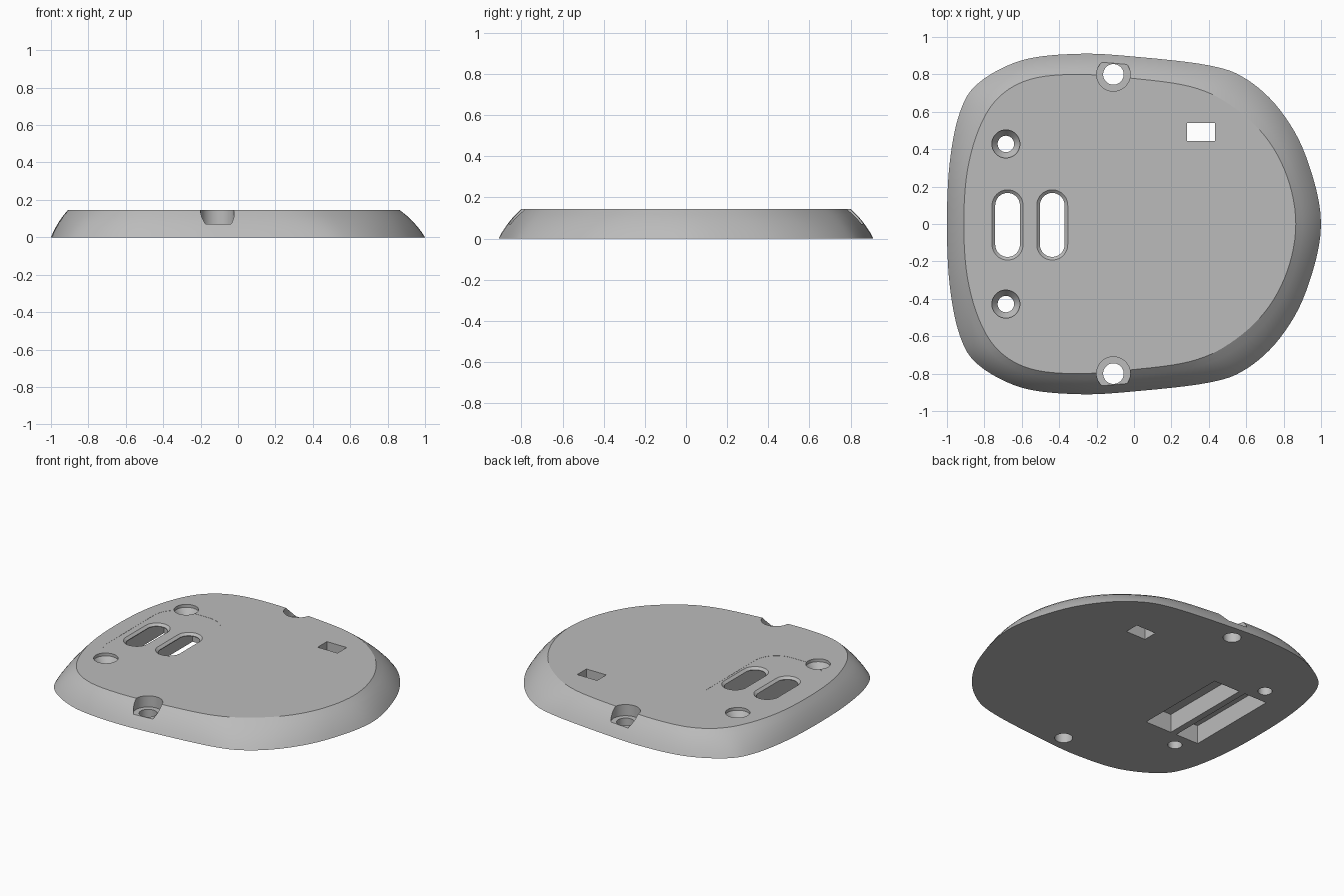
import bpy, bmesh, math
from mathutils import Vector

if "Cube" in bpy.data.objects:
    bpy.data.objects.remove(bpy.data.objects["Cube"])

HEIGHT = 0.145

grey = bpy.data.materials.new("plain_grey")
grey.use_nodes = True
colour = (0.5, 0.5, 0.5, 1)
grey.diffuse_color = colour
grey.node_tree.nodes["Principled BSDF"].inputs["Base Color"].default_value = colour


def loft(name, rings):
    """Closed solid through a stack of equal-length rings."""
    bm = bmesh.new()
    loops = [[bm.verts.new(p) for p in ring] for ring in rings]
    count = len(loops[0])
    for low, high in zip(loops, loops[1:]):
        for i in range(count):
            j = (i + 1) % count
            bm.faces.new((low[i], low[j], high[j], high[i]))
    bm.faces.new(loops[0][::-1])
    bm.faces.new(loops[-1])
    bmesh.ops.remove_doubles(bm, verts=bm.verts, dist=1e-5)
    bmesh.ops.recalc_face_normals(bm, faces=bm.faces)
    mesh = bpy.data.meshes.new(name)
    bm.to_mesh(mesh)
    bm.free()
    mesh.materials.append(grey)
    obj = bpy.data.objects.new(name, mesh)
    bpy.context.collection.objects.link(obj)
    return obj


def rounded(cx, cy, w, h, r, z):
    """Rounded rectangle ring; gives circles, slots and plain rectangles too."""
    steps = 12 if r else 0
    ring = []
    for k, (sx, sy) in enumerate(((1, 1), (-1, 1), (-1, -1), (1, -1))):
        for s in range(steps + 1):
            a = math.pi / 2 * (k + s / max(steps, 1))
            ring.append((cx + sx * (w / 2 - r) + r * math.cos(a),
                         cy + sy * (h / 2 - r) + r * math.sin(a), z))
    return ring


def circle(x, y, r, z):
    return rounded(x, y, 2 * r, 2 * r, r, z)


def smooth_outline(half, steps=6):
    """Mirror a half outline across y = 0 and pass a smooth closed curve through it."""
    pts = [Vector(p) for p in half]
    pts += [Vector((p.x, -p.y)) for p in pts[-2:0:-1]]
    n, out = len(pts), []
    for i in range(n):
        a, b, c, d = (pts[(i + k) % n] for k in (-1, 0, 1, 2))
        for s in range(steps):
            t = s / steps
            out.append(0.5 * (2 * b + (c - a) * t + (2 * a - 5 * b + 4 * c - d) * t ** 2
                              + (3 * b - a - 3 * c + d) * t ** 3))
    return out


# Plate body: convex wall between the base outline and the smaller top outline
base = smooth_outline([(-1, 0), (-0.985, 0.33), (-0.93, 0.6), (-0.83, 0.755), (-0.6, 0.875),
                       (-0.3, 0.91), (0, 0.895), (0.4, 0.848), (0.6, 0.775), (0.78, 0.61),
                       (0.92, 0.36), (1, 0)])
top = smooth_outline([(-0.91, 0), (-0.89, 0.29), (-0.82, 0.53), (-0.715, 0.685), (-0.55, 0.775),
                      (-0.31, 0.8), (-0.02, 0.78), (0.3, 0.735), (0.51, 0.64), (0.7, 0.47),
                      (0.82, 0.25), (0.865, 0)])
wall = [(0, 0), (0.2, 0.14), (0.4, 0.31), (0.6, 0.5), (0.8, 0.73), (1, 1)]
plate = loft("base_plate", [[(*b.lerp(t, inset), HEIGHT * z) for b, t in zip(base, top)]
                            for z, inset in wall])

cutters = []
OVER = HEIGHT + 0.05

# Shallow recess around the slots
cutters.append(loft("recess_cutter", [rounded(-0.57, 0, 0.46, 0.82, 0.16, z)
                                      for z in (HEIGHT - 0.001, OVER)]))

for side in (1, -1):
    # Counterbored edge holes that break through the wall
    x, y = -0.11, side * 0.8
    cutters.append(loft("edge_hole_cutter", [circle(x, y, r, z) for r, z in (
        (0.055, -0.05), (0.055, 0.07), (0.09, 0.07), (0.09, OVER))]))
    # Countersunk screw holes
    x, y = -0.685, side * 0.428
    cutters.append(loft("screw_hole_cutter", [circle(x, y, r, z) for r, z in (
        (0.044, -0.05), (0.044, 0.085), (0.075, 0.125), (0.075, OVER))]))

# Slots with a chamfered rim above long rectangular pockets
for slot_x, pocket_x, pocket_w in ((-0.676, -0.695, 0.17), (-0.437, -0.468, 0.196)):
    cutters.append(loft("slot_cutter", [
        rounded(slot_x, -0.005, w, w + 0.21, w / 2, z) for w, z in (
            (0.132, 0.05), (0.132, HEIGHT - 0.015), (0.168, HEIGHT), (0.168, OVER))]))
    cutters.append(loft("pocket_cutter", [
        rounded(pocket_x, 0, pocket_w, 0.65, 0, z) for z in (-0.05, 0.125)]))

# Rectangular window
cutters.append(loft("window_cutter", [rounded(0.358, 0.492, 0.148, 0.098, 0, z)
                                      for z in (-0.05, OVER)]))

# Cut every opening, then drop the helpers
bpy.context.view_layer.objects.active = plate
for cutter in cutters:
    cutter.hide_render = True
    mod = plate.modifiers.new("cut", "BOOLEAN")
    mod.operation = "DIFFERENCE"
    mod.solver = "EXACT"
    mod.object = cutter
    bpy.ops.object.modifier_apply(modifier=mod.name)
    bpy.data.objects.remove(cutter)

bpy.ops.object.select_all(action="DESELECT")
plate.select_set(True)
bpy.ops.object.shade_smooth_by_angle(angle=math.radians(30))
